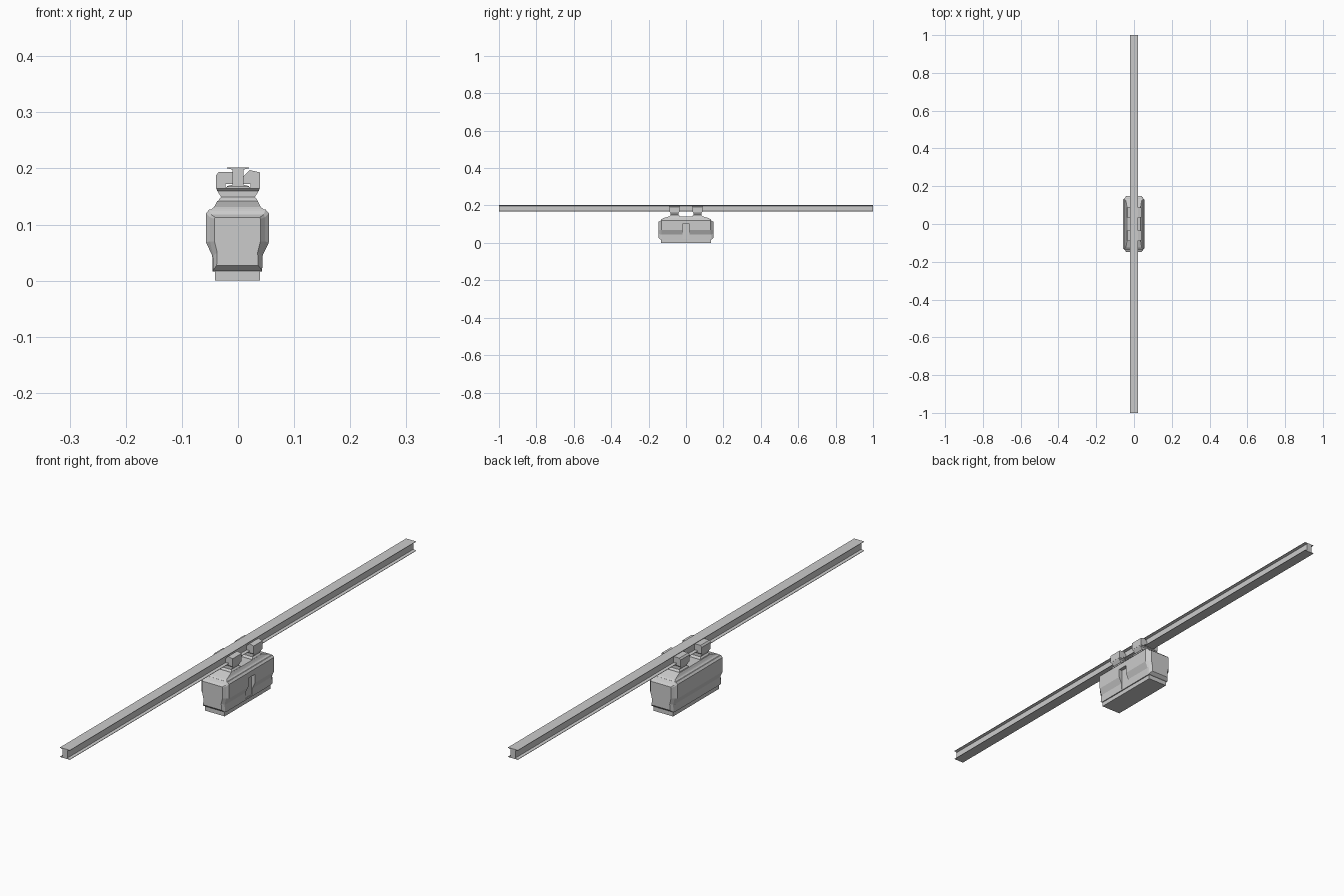
import bpy, bmesh

if "Cube" in bpy.data.objects:
    bpy.data.objects.remove(bpy.data.objects["Cube"])


def make_object(name, bm):
    bmesh.ops.recalc_face_normals(bm, faces=bm.faces)
    mesh = bpy.data.meshes.new(name)
    bm.to_mesh(mesh)
    bm.free()
    obj = bpy.data.objects.new(name, mesh)
    bpy.context.collection.objects.link(obj)
    return obj


def loft(name, rings):
    """Join closed rings of equal point count and cap both ends."""
    bm = bmesh.new()
    loops = [[bm.verts.new(p) for p in ring] for ring in rings]
    n = len(loops[0])
    for a, b in zip(loops, loops[1:]):
        for i in range(n):
            j = (i + 1) % n
            bm.faces.new((a[i], a[j], b[j], b[i]))
    bm.faces.new(loops[0])
    bm.faces.new(loops[-1])
    return make_object(name, bm)


def extrude_y(name, profile, y0, y1):
    return loft(name, [[(x, y, z) for x, z in profile] for y in (y0, y1)])


def stack(name, levels, cx=0, cy=0):
    """Stack of rectangles given as (half x, half y, z)."""
    return loft(name, [[(cx + sx * hx, cy + sy * hy, z) for sx, sy in
                        ((-1, -1), (1, -1), (1, 1), (-1, 1))]
                       for hx, hy, z in levels])


def mirrored(half):
    return half + [(-x, z) for x, z in reversed(half)]


CX = -0.001

# Overhead I-beam with tapered flanges
quarter = [(0.020, 0.167), (0.020, 0.1685), (0.010, 0.171),
           (0.010, 0.198), (0.020, 0.2005), (0.020, 0.202)]
extrude_y("rail_beam", mirrored(quarter), -1, 1)

# Cabin shell: bulged section with raised, bevelled end panels
full = mirrored([(0.044, 0.016), (0.045, 0.045), (0.056, 0.068),
                 (0.056, 0.120), (0.050, 0.127)])
rim = mirrored([(0.044, 0.018), (0.043, 0.045), (0.049, 0.070),
                (0.049, 0.113), (0.047, 0.118)])
panel = mirrored([(0.037, 0.027), (0.036, 0.050), (0.041, 0.070),
                  (0.041, 0.110), (0.040, 0.113)])
stations = [(-0.147, panel), (-0.137, rim), (-0.130, full),
            (0.130, full), (0.137, rim), (0.147, panel)]
cabin = loft("cabin", [[(x + CX, y, z) for x, z in prof] for y, prof in stations])

# Door recess on the right side
cutter = stack("door_cutter", [(0.02, 0.019, 0.022), (0.02, 0.019, 0.100)], cx=0.061)
cutter.hide_render = True
cutter.hide_viewport = True
cut = cabin.modifiers.new("door_recess", "BOOLEAN")
cut.operation = "DIFFERENCE"
cut.solver = "EXACT"
cut.object = cutter

# Skirt and sloped roof
stack("skirt", [(0.040, 0.133, 0), (0.040, 0.133, 0.018)], cx=CX)
stack("roof", [(0.049, 0.132, 0.125), (0.042, 0.124, 0.131),
               (0.040, 0.115, 0.134), (0.036, 0.090, 0.142)], cx=CX)

# Two hangers: flared foot, waisted neck and claws around the beam
claw = [(-0.039, 0.164), (0.039, 0.164), (0.039, 0.193), (0.021, 0.197),
        (0.010, 0.186), (0.010, 0.172), (0.022, 0.172), (0.022, 0.1665),
        (-0.022, 0.1665), (-0.022, 0.172), (-0.010, 0.172), (-0.010, 0.194),
        (-0.034, 0.194), (-0.039, 0.188)]
for label, cy in (("front", -0.061), ("rear", 0.061)):
    stack(label + "_hanger_neck", [(0.035, 0.028, 0.140), (0.034, 0.026, 0.145),
                                   (0.030, 0.021, 0.149), (0.037, 0.021, 0.160),
                                   (0.039, 0.026, 0.165)], cy=cy)
    extrude_y(label + "_hanger_claw", claw, cy - 0.026, cy + 0.026)
